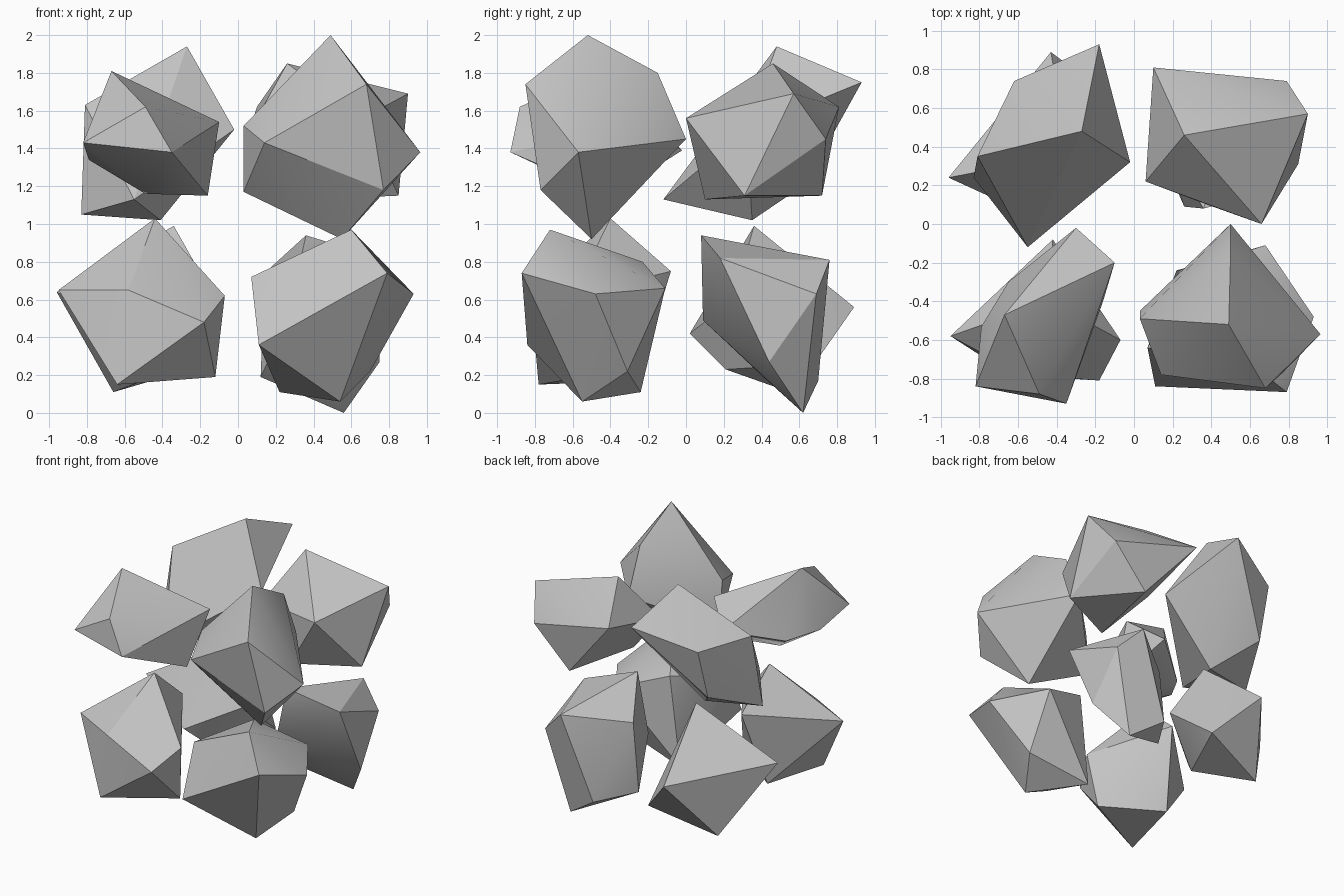
import bpy
import bmesh
import math
from mathutils import Vector

# Remove the default cube only
default_cube = bpy.data.objects.get("Cube")
if default_cube:
    bpy.data.objects.remove(default_cube, do_unlink=True)

# One plain stone colour
STONE_COLOUR = (0.55, 0.55, 0.55, 1.0)
stone = bpy.data.materials.new("stone_grey")
stone.use_nodes = True
stone.diffuse_color = STONE_COLOUR
for node in stone.node_tree.nodes:
    if node.type == "BSDF_PRINCIPLED":
        node.inputs["Base Color"].default_value = STONE_COLOUR
        node.inputs["Roughness"].default_value = 0.8

CENTIMETRE = 0.01
FACET_ANGLE = math.radians(30)


def make_rock(name, *corners):
    """Wrap a convex chipped boulder around a few corner points (centimetres)."""
    mesh = bpy.data.meshes.new(name)
    rock = bpy.data.objects.new(name, mesh)
    bpy.context.collection.objects.link(rock)

    bm = bmesh.new()
    for corner in corners:
        bm.verts.new(Vector(corner) * CENTIMETRE)
    bmesh.ops.convex_hull(bm, input=bm.verts[:])
    # Drop corners that ended up inside the boulder
    loose = [v for v in bm.verts if not v.link_faces]
    bmesh.ops.delete(bm, geom=loose, context="VERTS")
    # Merge nearly coplanar triangles into broad chipped facets
    bmesh.ops.dissolve_limit(bm, angle_limit=math.radians(2),
                             verts=bm.verts[:], edges=bm.edges[:])
    bmesh.ops.recalc_face_normals(bm, faces=bm.faces[:])
    bm.to_mesh(mesh)
    bm.free()

    mesh.materials.append(stone)
    # Soft shading over shallow breaks, crisp facets elsewhere
    bpy.ops.object.select_all(action="DESELECT")
    rock.select_set(True)
    bpy.context.view_layer.objects.active = rock
    bpy.ops.object.shade_smooth_by_angle(angle=FACET_ANGLE)
    return rock


# Upper layer of boulders
make_rock(
    "upper_front_left_rock",
    (49, -52, 200), (68, -85, 174), (96.5, -57, 138), (77, -77, 118),
    (55, -50, 92), (3, -45, 117), (3, -49, 152), (14, -78, 143),
    (50, 0, 145), (50, -15, 180),
)
make_rock(
    "upper_back_left_rock",
    (26, 46, 185), (10, 81, 162), (79, 74, 145), (90, 57, 169),
    (85, 31, 115), (66, 0, 156), (6, 22, 149), (38, 10, 113),
    (50, 72, 115),
)
make_rock(
    "upper_back_right_rock",
    (-27, 48, 194), (-18, 93, 175), (-2, 32, 150), (-81, 35, 163),
    (-55, -12, 113), (-41, 35, 102), (-83, 24, 105), (-62, 74, 160),
    (-63, 63, 121),
)
make_rock(
    "upper_front_right_rock",
    (-67, -47, 181), (-10, -20, 154), (-35, -93, 138), (-82, -84, 143),
    (-49, -88, 162), (-30, -2, 139), (-16, -40, 115), (-49, -46, 116),
    (-79, -53, 134), (-65, -30, 130),
)

# Lower layer of boulders
make_rock(
    "lower_front_left_rock",
    (60, -72, 97), (79, -87, 74), (93, -48, 63), (11, -84, 36),
    (54, -55, 6), (22, -24, 11), (7, -64, 72), (68, -11, 66),
    (70, -31, 22), (30, -23, 80),
)
make_rock(
    "lower_front_right_rock",
    (-44, -40, 103), (-95, -58, 65), (-7, -60, 62), (-18, -81, 48),
    (-12, -54, 19), (-64, -78, 15), (-58, -78, 65), (-42, -8, 75),
    (-52, -26, 17),
)
make_rock(
    "lower_back_left_rock",
    (36, 8, 94), (55, 76, 81), (73, 69, 63), (75, 18, 82),
    (56, 62, 0), (26, 9, 49), (14, 45, 74), (12, 41, 19),
    (31, 70, 17), (75, 44, 27),
)
make_rock(
    "lower_back_right_rock",
    (-34, 36, 99), (-96, 24, 64), (-43, 89, 56), (-66, 55, 11),
    (-15, 68, 26), (-48, 2, 42), (-35, 21, 23), (-12, 25, 60),
)
